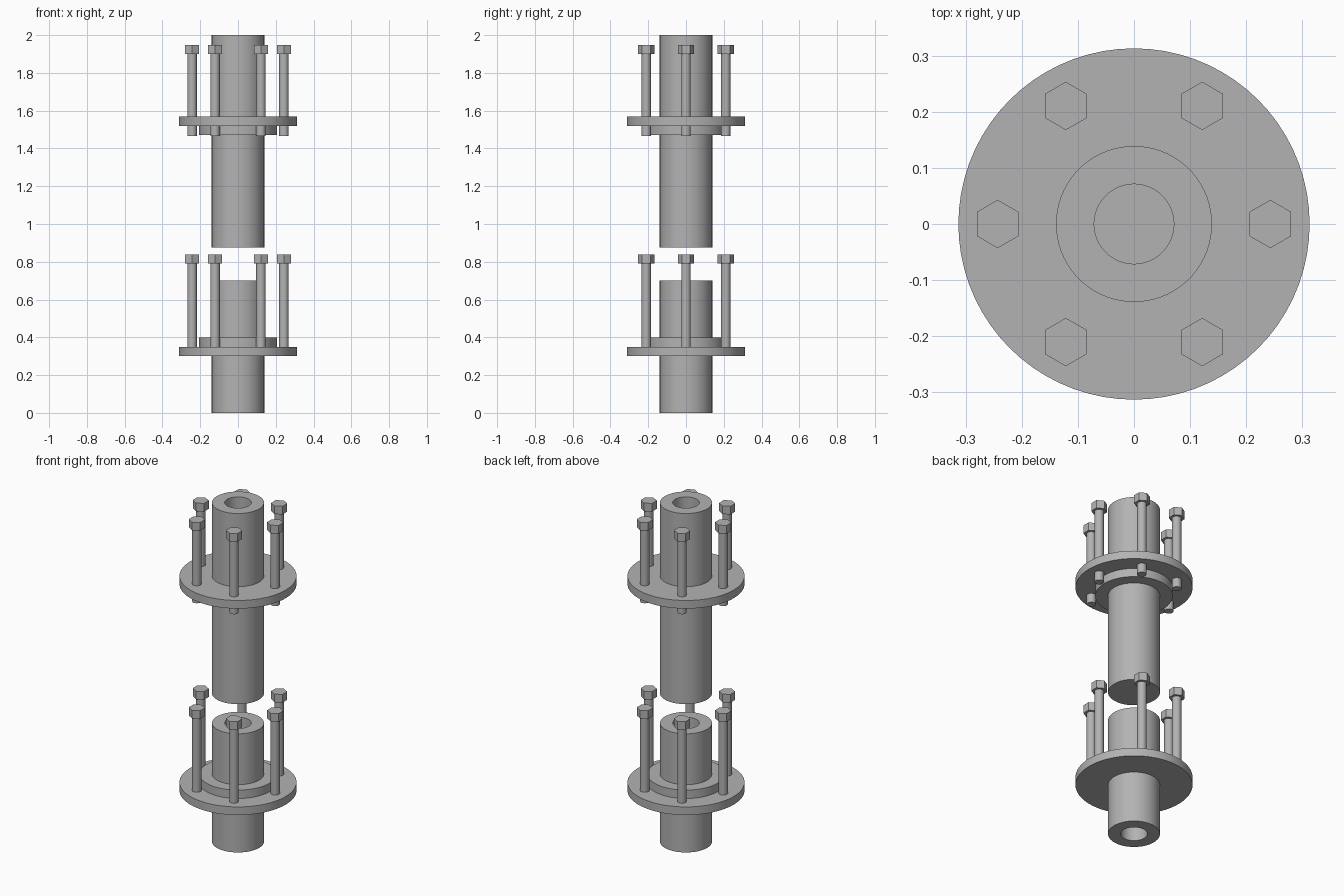
import bpy, bmesh, math
from mathutils import Matrix

if "Cube" in bpy.data.objects:
    bpy.data.objects.remove(bpy.data.objects["Cube"])

GREY = (0.45, 0.45, 0.45, 1)
steel = bpy.data.materials.new("steel_grey")
steel.use_nodes = True
steel.diffuse_color = GREY
steel.node_tree.nodes["Principled BSDF"].inputs["Base Color"].default_value = GREY

PIPE_R, BORE_R, FLANGE_R, COLLAR_R = 0.139, 0.071, 0.313, 0.207
BOLT_CIRCLE, SHANK_R, HEAD_R = 0.243, 0.025, 0.043


def finish(bm, name):
    bmesh.ops.recalc_face_normals(bm, faces=bm.faces)
    mesh = bpy.data.meshes.new(name)
    bm.to_mesh(mesh)
    bm.free()
    mesh.materials.append(steel)
    obj = bpy.data.objects.new(name, mesh)
    bpy.context.collection.objects.link(obj)
    bpy.ops.object.select_all(action="DESELECT")
    obj.select_set(True)
    bpy.context.view_layer.objects.active = obj
    bpy.ops.object.shade_smooth_by_angle(angle=math.radians(30))
    return obj


def lathe(name, profile, closed=True, steps=72):
    """Spin an (r, z) outline around the vertical axis."""
    bm = bmesh.new()
    verts = [bm.verts.new((r, 0, z)) for r, z in profile]
    edges = [bm.edges.new(pair) for pair in zip(verts, verts[1:])]
    if closed:
        edges.append(bm.edges.new((verts[-1], verts[0])))
    bmesh.ops.spin(bm, geom=verts + edges, axis=(0, 0, 1), cent=(0, 0, 0),
                   angle=math.tau, steps=steps, use_duplicate=False)
    bmesh.ops.remove_doubles(bm, verts=bm.verts, dist=1e-5)
    return finish(bm, name)


def ring(name, inner, outer, low, high):
    return lathe(name, [(inner, low), (outer, low), (outer, high), (inner, high)])


def prism(bm, radius, low, high, sides):
    bmesh.ops.create_cone(bm, cap_ends=True, segments=sides, radius1=radius,
                          radius2=radius, depth=high - low,
                          matrix=Matrix.Translation((0, 0, (low + high) / 2))
                          @ Matrix.Rotation(math.pi / 2, 4, "Z"))


def bolts(prefix, low, head_low, head_high):
    """Six hex-headed bolts, heads all turned the same way."""
    for i in range(6):
        bm = bmesh.new()
        prism(bm, SHANK_R, low, head_low, 32)
        prism(bm, HEAD_R, head_low, head_high, 6)
        # Points of each hexagon lie along x
        angle = math.radians(60 * i)
        turn = Matrix.Rotation(math.pi / 2, 4, "Z")
        place = Matrix.Translation((BOLT_CIRCLE * math.cos(angle),
                                    BOLT_CIRCLE * math.sin(angle), 0))
        bmesh.ops.transform(bm, matrix=place @ turn, verts=bm.verts)
        finish(bm, f"{prefix}_bolt_{i + 1}")


# Lower half: through-bored pipe with the collar above its flange
ring("lower_pipe", BORE_R, PIPE_R, 0, 0.7)
ring("lower_flange", PIPE_R - 0.01, FLANGE_R, 0.302, 0.35)
ring("lower_collar", PIPE_R - 0.01, COLLAR_R, 0.35, 0.4)
bolts("lower", 0.35, 0.79, 0.838)

# Upper half: pipe with a closed lower end and the collar below its flange
lathe("upper_pipe", [(0, 0.875), (PIPE_R, 0.875), (PIPE_R, 2), (BORE_R, 2),
                     (BORE_R, 0.92), (0, 0.92)], closed=False)
ring("upper_flange", PIPE_R - 0.01, FLANGE_R, 1.52, 1.568)
ring("upper_collar", PIPE_R - 0.01, COLLAR_R, 1.47, 1.52)
bolts("upper", 1.465, 1.9, 1.948)
